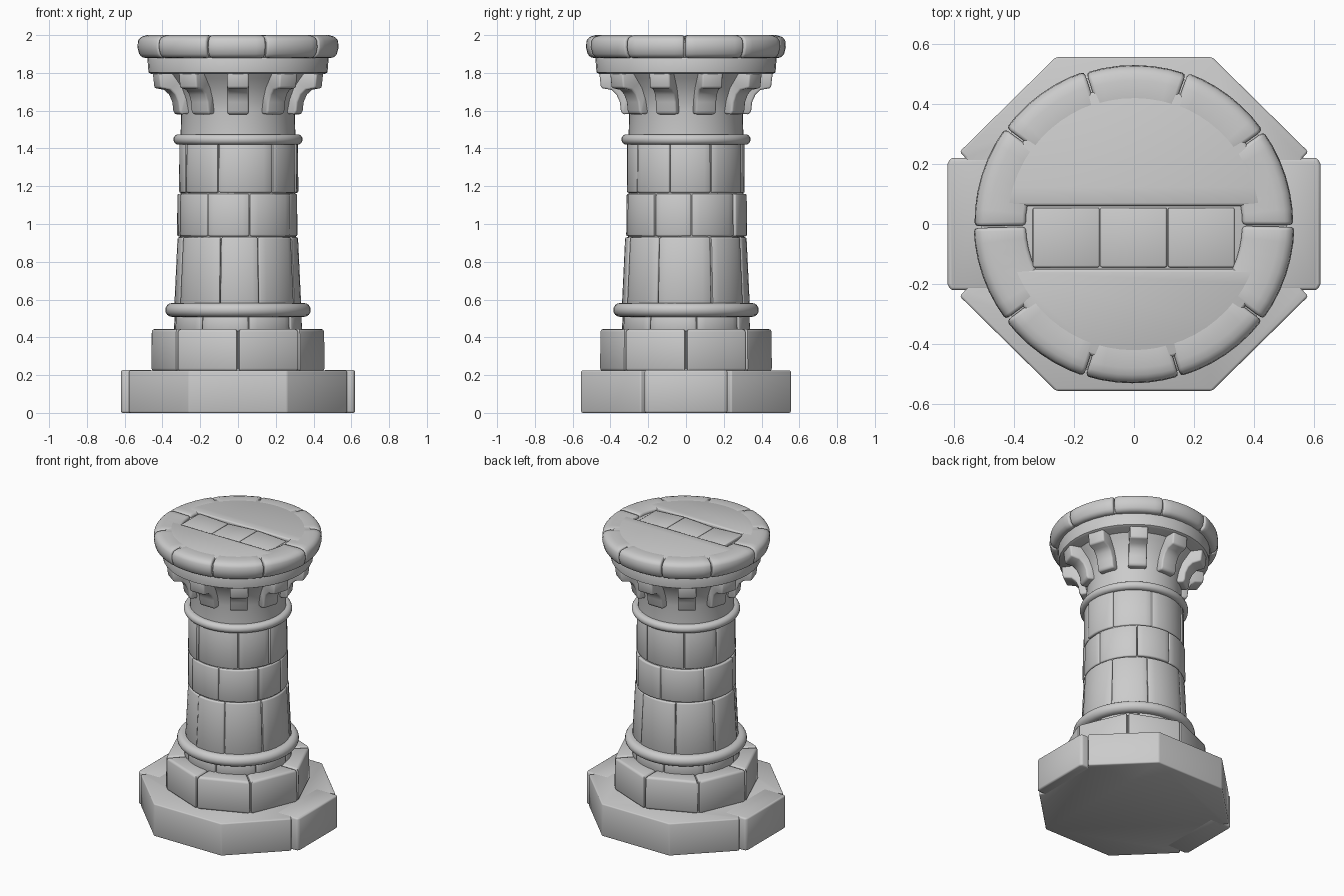
import bpy, bmesh, random
from math import sin, cos, pi, radians, sqrt
from mathutils import Vector, Matrix

if "Cube" in bpy.data.objects:
    bpy.data.objects.remove(bpy.data.objects["Cube"])

random.seed(4)


def finish(name, bm, bevel=0.0, segs=2, limit=30):
    """Bevel the hard edges, shade smooth by angle and link the object."""
    bmesh.ops.recalc_face_normals(bm, faces=bm.faces[:])
    if bevel:
        hard = [e for e in bm.edges if len(e.link_faces) == 2
                and e.calc_face_angle() > radians(limit)]
        bmesh.ops.bevel(bm, geom=hard, offset=bevel, offset_type='OFFSET',
                        segments=segs, profile=0.5, affect='EDGES', clamp_overlap=True)
    for f in bm.faces:
        f.smooth = True
    me = bpy.data.meshes.new(name)
    bm.to_mesh(me)
    bm.free()
    me.set_sharp_from_angle(angle=radians(48))
    ob = bpy.data.objects.new(name, me)
    bpy.context.collection.objects.link(ob)
    return ob


def skin(bm, loops):
    """Join equal-length closed loops of points into a capped solid."""
    rows = [[bm.verts.new(p) for p in loop] for loop in loops]
    n = len(rows[0])
    for a, b in zip(rows, rows[1:]):
        for i in range(n):
            bm.faces.new((a[i], a[(i + 1) % n], b[(i + 1) % n], b[i]))
    bm.faces.new(rows[0])
    bm.faces.new(rows[-1])


def prism(name, pts, z0, z1, bevel=0.015):
    bm = bmesh.new()
    skin(bm, [[(x, y, z) for x, y in pts] for z in (z0, z1)])
    return finish(name, bm, bevel)


def lathe(name, profile, n=48, turn=0.0):
    """Solid of revolution from (radius, z) pairs, bottom to top."""
    bm = bmesh.new()
    skin(bm, [[(r * cos(turn + 2 * pi * i / n), r * sin(turn + 2 * pi * i / n), z)
               for i in range(n)] for r, z in profile])
    return finish(name, bm)


def torus_profile(r_in, r_out, z0, z1):
    c, h = (z0 + z1) / 2, (z1 - z0) / 2
    b = r_out - h
    arc = [(b + h * cos(t * pi / 8), c + h * sin(t * pi / 8)) for t in range(-4, 5)]
    return [(r_in, z0)] + arc + [(r_in, z1)]


def ring_stones(name, n, profile, start=0, arc=6, gap=0.006, bevel=0.012,
                wobble=0.0, uneven=0.0):
    """Ring of n wedge stones; profile is a closed (radius, z) section."""
    cuts = [radians(start) + 2 * pi * (i + random.uniform(-uneven, uneven)) / n
            for i in range(n)]
    cuts.append(cuts[0] + 2 * pi)
    r_in = min(r for r, z in profile)
    for i in range(n):
        a0, a1 = cuts[i] + gap, cuts[i + 1] - gap
        d0, d1 = random.uniform(-wobble, wobble), random.uniform(-wobble, wobble)
        bm = bmesh.new()
        loops = []
        for k in range(arc + 1):
            t = k / arc
            a, d = a0 + (a1 - a0) * t, d0 + (d1 - d0) * t
            loops.append([((r + (d if r > r_in else 0)) * cos(a),
                           (r + (d if r > r_in else 0)) * sin(a), z) for r, z in profile])
        skin(bm, loops)
        finish(f"{name}_{i + 1}", bm, bevel)


# Plinth: octagon with notched sides and two projecting side blocks
corner = [(0.56, 0.22), (0.58, 0.24), (0.26, 0.555)]
plinth = corner + [(-x, y) for x, y in reversed(corner)]
plinth += [(-x, -y) for x, y in plinth]
prism("plinth", plinth, 0, 0.225, 0.008)
for side, s in (("right", 1), ("left", -1)):
    block = [(0.45, -0.22), (0.61, -0.22), (0.62, -0.2), (0.62, 0.2), (0.61, 0.22), (0.45, 0.22)]
    prism(f"plinth_block_{side}", [(s * x, y) for x, y in block], 0, 0.226, 0.01)

# Second step: eight blocks with seams at the corners
ring_stones("step_block", 8, [(0.28, 0.22), (0.462, 0.22), (0.46, 0.445), (0.28, 0.445)],
            arc=1, gap=0.006, bevel=0.016, wobble=0.003)
lathe("step_core", [(0.445, 0.2), (0.445, 0.43)], 8)

# Foot of the shaft and lower ring
ring_stones("foot_stone", 8, [(0.28, 0.43), (0.34, 0.43), (0.335, 0.53), (0.28, 0.53)], start=10)
lathe("lower_ring", torus_profile(0.3, 0.385, 0.508, 0.582))

# Shaft: core and three courses of stones
lathe("shaft_core", [(0.325, 0.44), (0.318, 0.7), (0.306, 0.95), (0.303, 1.43)])
courses = [(0.57, 0.93, 0.337, 0.32, -22), (0.935, 1.16, 0.32, 0.318, 9), (1.165, 1.43, 0.316, 0.314, 30)]
for i, (z0, z1, r0, r1, start) in enumerate(courses):
    ring_stones(f"shaft_course_{i + 1}_stone", 8, [(0.27, z0), (r0, z0), (r1, z1), (0.27, z1)],
                start=start, gap=0.005, bevel=0.009, wobble=0.006, uneven=0.12)

# Upper ring and flared neck
lathe("upper_ring", torus_profile(0.28, 0.342, 1.42, 1.475))
lathe("neck", [(0.305, 1.44), (0.3, 1.6), (0.312, 1.66), (0.335, 1.72), (0.37, 1.77), (0.40, 1.81)])

# Ten curved brackets below the capital
side = [(0.27, 1.585), (0.335, 1.58), (0.345, 1.6), (0.35, 1.645), (0.368, 1.685),
        (0.395, 1.71), (0.45, 1.72), (0.46, 1.81), (0.27, 1.81)]
for i in range(10):
    bm = bmesh.new()
    skin(bm, [[(r, y, z) for r, z in side] for y in (-0.057, 0.057)])
    bm.transform(Matrix.Rotation(-pi / 2 + i * pi / 5, 4, 'Z'))
    finish(f"bracket_{i + 1}", bm, 0.01, 2, 40)

# Capital band
lathe("capital_band", [(0.46, 1.795), (0.474, 1.803), (0.48, 1.88), (0.47, 1.9)], 40)

# Top slab: core, ten rounded rim stones, two half paving slabs and three tiles
lathe("top_core", [(0.49, 1.882), (0.51, 1.91), (0.51, 1.96), (0.48, 1.978)])
rim = [(0.36, 1.88), (0.505, 1.88), (0.522, 1.9), (0.531, 1.935), (0.528, 1.97),
       (0.515, 1.99), (0.48, 2.0), (0.36, 1.996)]
ring_stones("rim_stone", 10, rim, gap=0.006, bevel=0.012, wobble=0.003, uneven=0.04)


def half_slab(name, y_cut, sign, r=0.46):
    a0 = math_asin(y_cut / r)
    angles = [a0 + (pi - 2 * a0) * i / 20 for i in range(21)]
    prism(name, [(r * cos(a), sign * r * sin(a)) for a in angles], 1.9, 1.998, 0.01)


from math import asin as math_asin
half_slab("back_paving", 0.06, 1)
half_slab("front_paving", 0.15, -1)
for i, (x, tilt) in enumerate(((-0.227, 0.05), (0, -0.06), (0.222, 0.06))):
    bm = bmesh.new()
    bmesh.ops.create_cube(bm, size=1)
    bm.transform(Matrix.Translation((x, -0.045, 1.955)) @ Matrix.Rotation(tilt, 4, 'Y')
                 @ Matrix.Diagonal((0.222, 0.198, 0.07, 1)))
    finish(f"paving_tile_{i + 1}", bm, 0.006)
